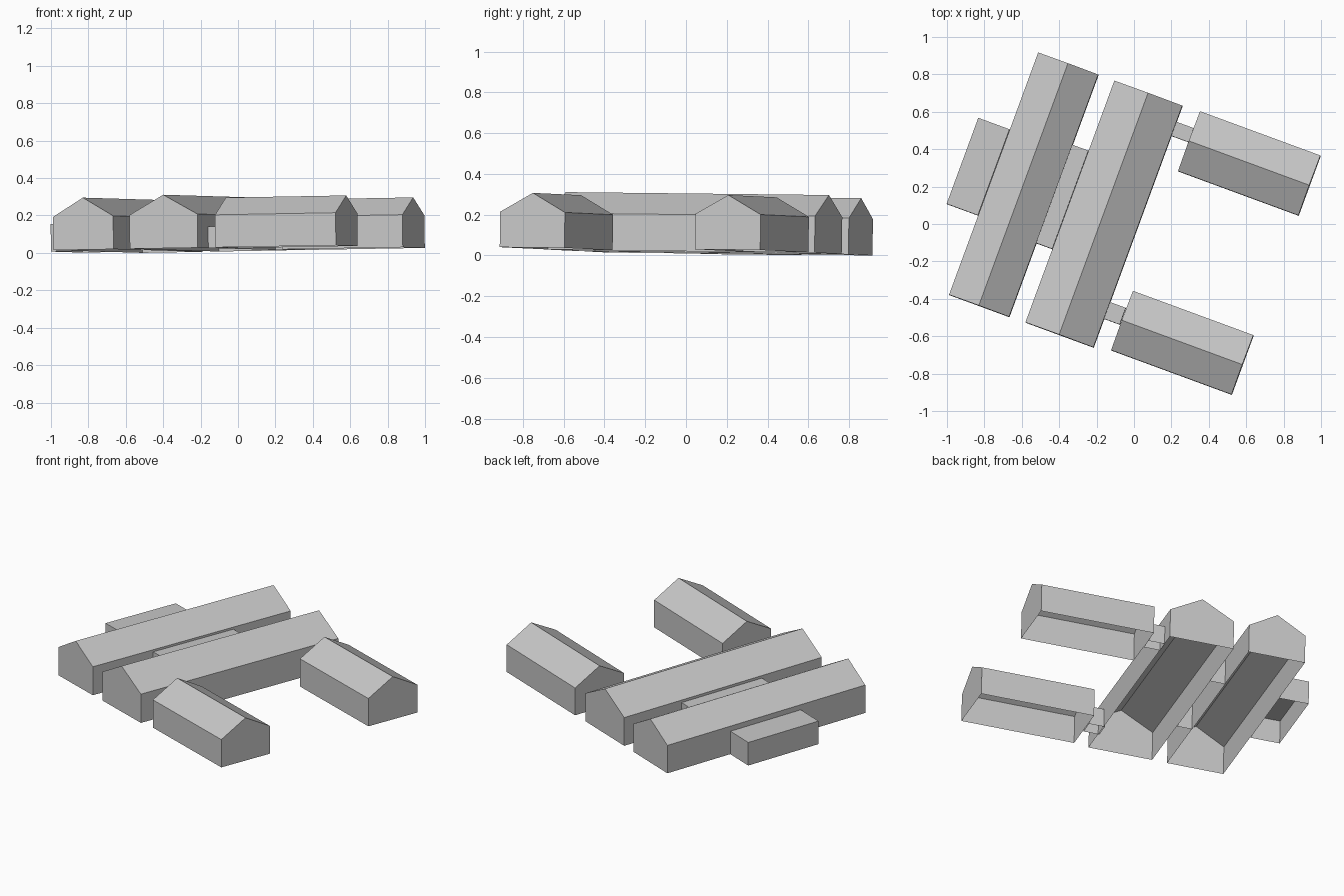
import bpy, bmesh, math
from mathutils import Matrix, Vector

cube = bpy.data.objects.get("Cube")
if cube:
    bpy.data.objects.remove(cube, do_unlink=True)

# One plain grey for every part
grey = bpy.data.materials.new("plain_grey")
grey.use_nodes = True
GREY = (0.58, 0.58, 0.58, 1)
grey.diffuse_color = GREY
grey.node_tree.nodes["Principled BSDF"].inputs["Base Color"].default_value = GREY

# Gently sloping site, with the whole layout turned on plan
normal = Vector((-0.012, 0.0155, 1)).normalized()
TILT = Vector((0, 0, 1)).rotation_difference(normal).to_matrix().to_4x4()
SITE = Matrix.Translation((0, 0, 0.0205)) @ TILT
YAW = math.radians(-20.2)


def building(name, center, length, width, wall, ridge=None, turned=False):
    """Shell without a floor; gabled when a ridge height is given."""
    h = width / 2
    profile = [(-h, 0), (-h, wall)]
    if ridge:
        profile.append((0, ridge))
    profile += [(h, wall), (h, 0)]

    bm = bmesh.new()
    front, back = [[bm.verts.new((x, y, z)) for x, z in profile]
                   for y in (-length / 2, length / 2)]
    bm.faces.new(front)
    bm.faces.new(back[::-1])
    for i in range(len(profile) - 1):
        bm.faces.new((front[i], back[i], back[i + 1], front[i + 1]))
    bmesh.ops.recalc_face_normals(bm, faces=bm.faces)
    top = max(bm.faces, key=lambda f: f.calc_center_median().z)
    if top.normal.z < 0:
        bmesh.ops.reverse_faces(bm, faces=bm.faces)

    angle = YAW + (math.pi / 2 if turned else 0)
    place = Matrix.Translation((*center, 0)) @ Matrix.Rotation(angle, 4, 'Z')
    bm.transform(SITE @ place)
    mesh = bpy.data.meshes.new(name)
    bm.to_mesh(mesh)
    bm.free()
    mesh.materials.append(grey)
    obj = bpy.data.objects.new(name, mesh)
    bpy.context.scene.collection.objects.link(obj)


# Two long parallel halls
building("outer_hall", (-0.588, 0.208), 1.38, 0.342, 0.178, 0.278)
building("inner_hall", (-0.159, 0.051), 1.377, 0.387, 0.18, 0.286)

# Two gabled wings at right angles to the halls
building("back_wing", (0.618, 0.322), 0.686, 0.341, 0.174, 0.268, turned=True)
building("front_wing", (0.26, -0.637), 0.686, 0.338, 0.174, 0.268, turned=True)

# Flat-roofed annex and links
building("side_annex", (-0.832, 0.305), 0.49, 0.178, 0.147)
building("hall_link", (-0.382, 0.143), 0.56, 0.092, 0.165)
building("back_wing_link", (0.259, 0.491), 0.1, 0.08, 0.115, turned=True)
building("front_wing_link", (-0.104, -0.478), 0.096, 0.095, 0.115, turned=True)
